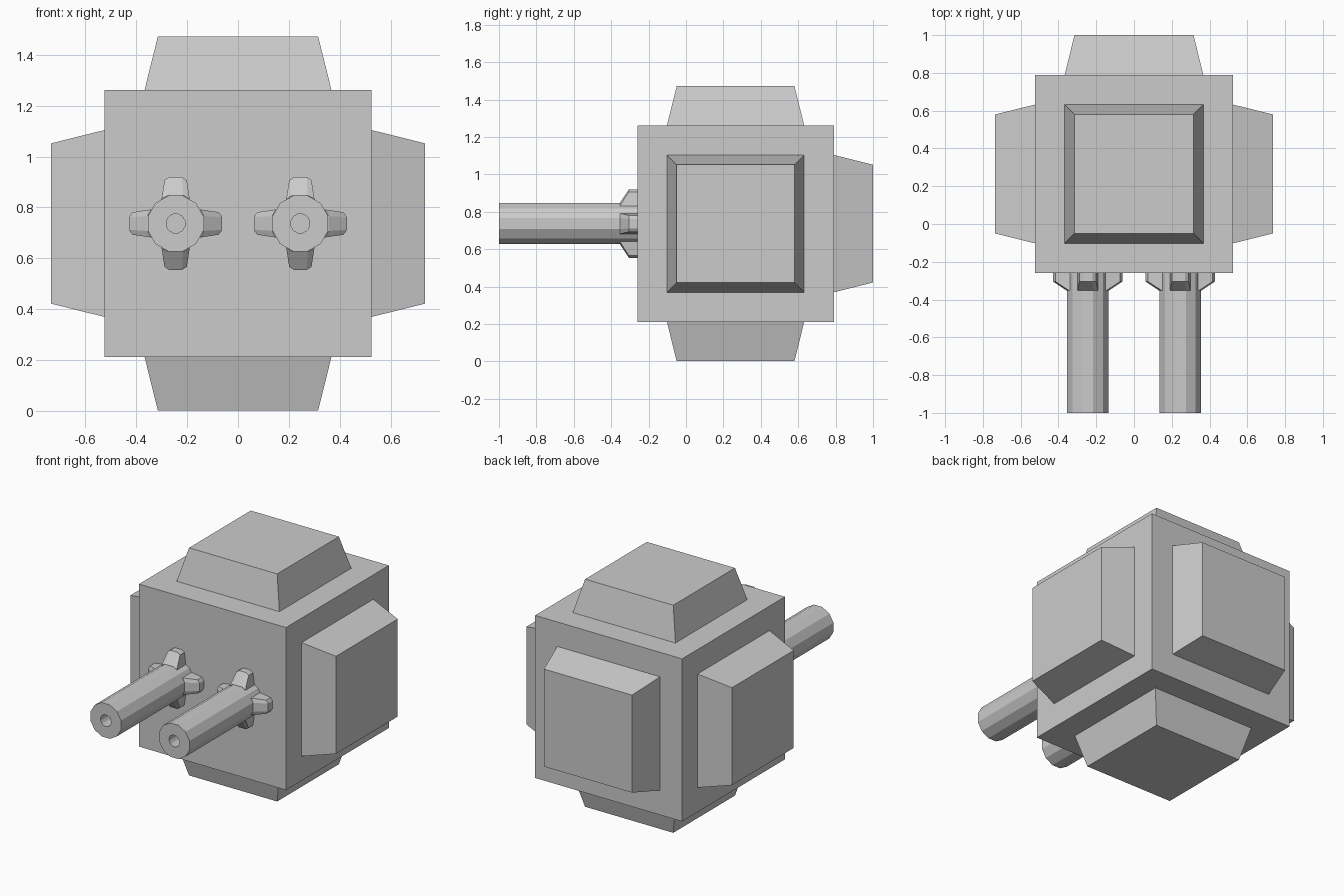
import bpy, bmesh
from math import sin, cos, pi
from mathutils import Matrix, Vector

if "Cube" in bpy.data.objects:
    bpy.data.objects.remove(bpy.data.objects["Cube"])

CENTRE = Vector((0, 0.265, 0.737))
HALF = 0.525


def finish(bm, name):
    bmesh.ops.recalc_face_normals(bm, faces=bm.faces)
    me = bpy.data.meshes.new(name)
    bm.to_mesh(me)
    bm.free()
    ob = bpy.data.objects.new(name, me)
    bpy.context.collection.objects.link(ob)
    return ob


def loft(name, rings, matrix=None):
    """Skin equal-length closed rings and cap both ends."""
    bm = bmesh.new()
    loops = [[bm.verts.new(p) for p in ring] for ring in rings]
    n = len(loops[0])
    for a, b in zip(loops, loops[1:]):
        for i in range(n):
            j = (i + 1) % n
            bm.faces.new((a[i], a[j], b[j], b[i]))
    bm.faces.new(loops[0])
    bm.faces.new(loops[-1])
    if matrix:
        bm.transform(matrix)
    return finish(bm, name)


def square(h, z):
    return [(-h, -h, z), (h, -h, z), (h, h, z), (-h, h, z)]


# Main body
loft("body", [square(HALF, -HALF), square(HALF, HALF)], Matrix.Translation(CENTRE))

# Tapered panels on every side but the front
for name, d in (("top", (0, 0, 1)), ("bottom", (0, 0, -1)), ("left", (-1, 0, 0)),
                ("right", (1, 0, 0)), ("back", (0, 1, 0))):
    turn = Vector((0, 0, 1)).rotation_difference(Vector(d)).to_matrix().to_4x4()
    loft(name + "_panel", [square(0.367, HALF), square(0.315, HALF + 0.21)],
         Matrix.Translation(CENTRE) @ turn)


def circle(r, y):
    return [(r * cos((i + 0.5) * pi / 6), y, r * sin((i + 0.5) * pi / 6)) for i in range(12)]


def fin_section(y, pts):
    return [(x, y, z) for x, z in pts] + [(-x, y, z) for x, z in reversed(pts)]


for side, sx in (("left", -0.245), ("right", 0.245)):
    place = Matrix.Translation((sx, 0, CENTRE.z))
    # Twelve-sided barrel with a bored muzzle
    loft(side + "_barrel", [circle(0.113, -0.255), circle(0.113, -1.0),
                            circle(0.038, -1.0), circle(0.038, -0.7)], place)
    # Four support fins around the barrel base
    full = [(0.056, 0.085), (0.044, 0.17), (0.025, 0.183)]
    low = [(0.056, 0.085), (0.055, 0.097), (0.029, 0.111)]
    for k in range(4):
        loft(f"{side}_fin_{k + 1}",
             [fin_section(-0.255, full), fin_section(-0.305, full), fin_section(-0.353, low)],
             place @ Matrix.Rotation(k * pi / 2, 4, 'Y'))
